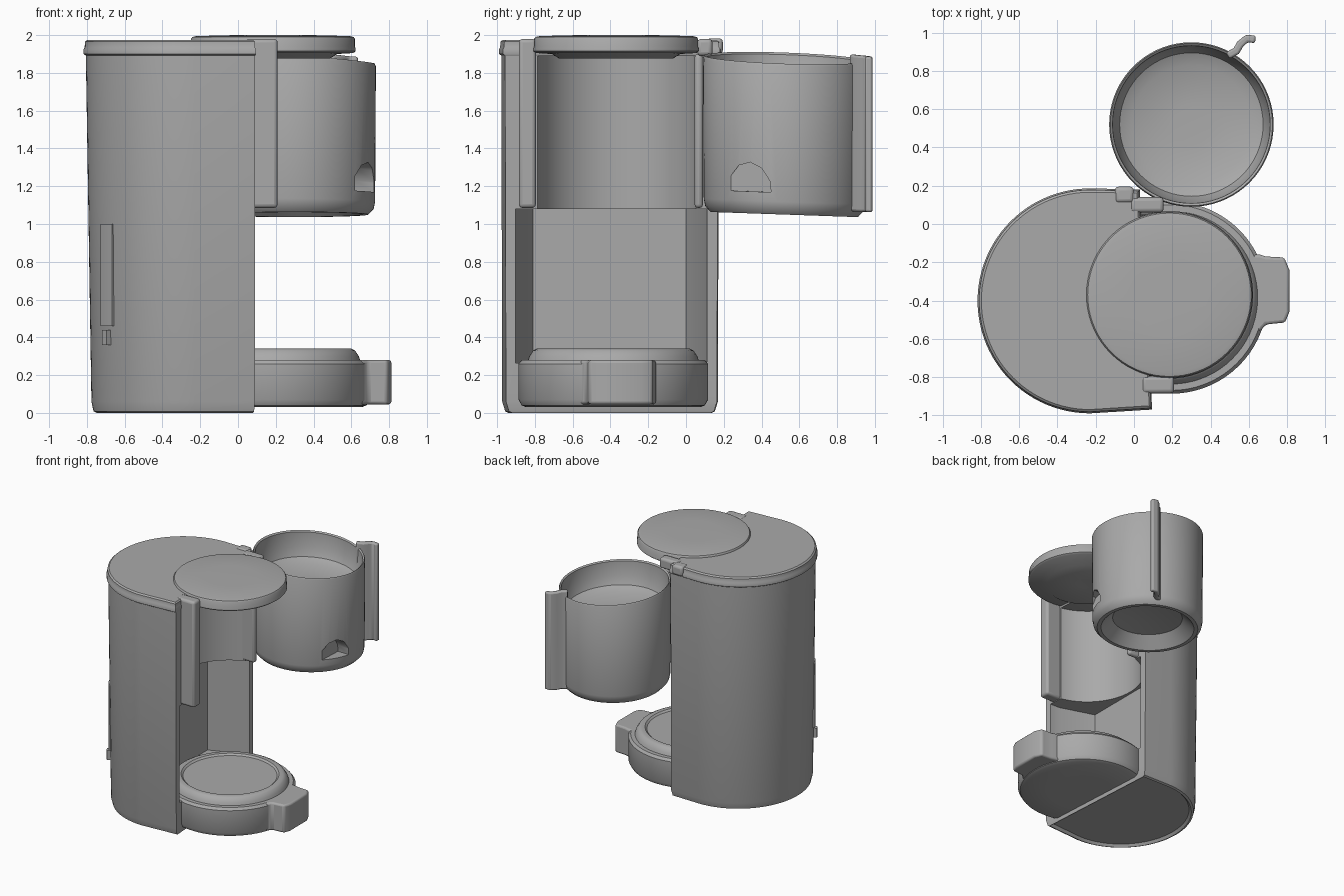
import bpy, bmesh, math
from mathutils import Vector

cube = bpy.data.objects.get("Cube")
if cube:
    bpy.data.objects.remove(cube, do_unlink=True)

grey = bpy.data.materials.new("grey plastic")
grey.use_nodes = True
grey.diffuse_color = (0.4, 0.4, 0.4, 1)
grey.node_tree.nodes["Principled BSDF"].inputs["Base Color"].default_value = (0.4, 0.4, 0.4, 1)


def activate(ob):
    bpy.ops.object.select_all(action='DESELECT')
    ob.select_set(True)
    bpy.context.view_layer.objects.active = ob


def soften(ob):
    activate(ob)
    bpy.ops.object.shade_smooth_by_angle(angle=math.radians(35))


def loft(name, rings, bevel=0.0):
    """Skin equal-length rings of points and cap both ends."""
    bm = bmesh.new()
    rows = [[bm.verts.new(p) for p in ring] for ring in rings]
    n = len(rows[0])
    for a, b in zip(rows, rows[1:]):
        for i in range(n):
            j = (i + 1) % n
            bm.faces.new((a[i], a[j], b[j], b[i]))
    bm.faces.new(rows[0])
    bm.faces.new(rows[-1])
    bmesh.ops.recalc_face_normals(bm, faces=bm.faces)
    me = bpy.data.meshes.new(name)
    bm.to_mesh(me)
    bm.free()
    me.materials.append(grey)
    ob = bpy.data.objects.new(name, me)
    bpy.context.collection.objects.link(ob)
    if bevel:
        mod = ob.modifiers.new("soft edges", 'BEVEL')
        mod.width, mod.segments, mod.limit_method = bevel, 3, 'ANGLE'
        mod.angle_limit = math.radians(40)
    soften(ob)
    return ob


def prism(name, outline, z0, z1, bevel=0.0):
    return loft(name, [[(x, y, z) for x, y in outline] for z in (z0, z1)], bevel)


def box(name, x, y, z, bevel=0.02):
    return prism(name, [(x[0], y[0]), (x[1], y[0]), (x[1], y[1]), (x[0], y[1])], *z, bevel)


def turned(name, centre, profile, sides=72):
    """Revolve (radius, z) points about a vertical axis."""
    rings = [[(centre[0] + r * math.cos(math.tau * i / sides),
               centre[1] + r * math.sin(math.tau * i / sides), z) for i in range(sides)]
             for r, z in profile]
    return loft(name, rings)


def cut(ob, cutter):
    """Carve the cutter out of the object, then discard it."""
    mod = ob.modifiers.new("cut", 'BOOLEAN')
    mod.operation, mod.solver, mod.object = 'DIFFERENCE', 'EXACT', cutter
    activate(ob)
    bpy.ops.object.modifier_apply(modifier=mod.name)
    soften(ob)
    bpy.data.objects.remove(cutter, do_unlink=True)


MID = -0.402


def housing(r, z, front=0.09, squeeze=0.0):
    """Rounded back, nearly straight sides and a slightly angled front face."""
    pts = [(front - 0.065, MID + r - 0.005, z)]
    for i in range(49):
        a = math.pi / 2 + math.pi * i / 48
        pts.append((-0.23 + (r + squeeze) * math.cos(a), MID + r * math.sin(a), z))
    return pts + [(front, MID - r + 0.02, z)]


# Main housing, slightly wider at the top
body = loft("housing", [
    housing(0.52, 0.02, 0.07, -0.02), housing(0.538, 0.0, 0.08, -0.02),
    housing(0.555, 0.008, 0.085, -0.02), housing(0.571, 0.06, 0.09, -0.025),
    housing(0.576, 1.92, 0.09)])
cut(body, prism("carafe_cavity",
                [(0.3, -0.91), (0.0, -0.90), (-0.285, -0.81), (-0.285, 0.0), (0.0, 0.11), (0.3, 0.13)],
                0.265, 1.08))
cut(body, turned("basket_recess", (0.17, -0.36), [(0.435, 1.07), (0.435, 1.94)]))

# Top cover with a small overhanging lip
loft("top_cover", [housing(0.573, 1.89), housing(0.588, 1.90, 0.095), housing(0.588, 1.925, 0.095),
                   housing(0.582, 1.935), housing(0.580, 1.965), housing(0.568, 1.975, 0.08)])

# Round lid with a recessed underside
turned("round_lid", (0.185, -0.37), [
    (0.06, 1.885), (0.30, 1.875), (0.34, 1.90), (0.425, 1.905), (0.438, 1.915),
    (0.438, 1.93), (0.434, 1.94), (0.434, 1.98), (0.427, 1.99), (0.405, 1.995), (0.2, 2.0)])

# Guide flap, hinge flap and hinge cap beside the basket recess
box("front_flap", (0.04, 0.21), (-0.885, -0.795), (1.085, 1.98))
box("hinge_flap", (-0.02, 0.12), (0.045, 0.09), (1.085, 1.9))
box("hinge_cover", (-0.02, 0.155), (0.06, 0.14), (1.89, 1.98))
box("hinge_cap", (-0.10, 0.0), (0.11, 0.195), (1.9, 1.983))

# Base tray with a warming plate and a front tab
BASE = (0.195, -0.385)
turned("base_tray", BASE, [(0.25, 0.03), (0.46, 0.03), (0.485, 0.04), (0.502, 0.07),
                           (0.502, 0.26), (0.485, 0.28), (0.3, 0.28)])
turned("warming_plate", BASE, [(0.455, 0.27), (0.445, 0.30), (0.425, 0.33), (0.405, 0.34),
                               (0.375, 0.338), (0.36, 0.325), (0.2, 0.325)])
prism("base_tab", [(0.56, -0.56), (0.66, -0.56), (0.69, -0.525), (0.79, -0.515), (0.812, -0.46),
                   (0.812, -0.24), (0.785, -0.175), (0.69, -0.17), (0.66, -0.16), (0.56, -0.16)],
      0.045, 0.28, 0.015)

# Swing-out filter basket: an open cup with a hollow underside
POT = (0.3, 0.52)
basket = turned("filter_basket", POT, [
    (0.12, 1.16), (0.27, 1.14), (0.33, 1.08), (0.36, 1.05), (0.39, 1.05), (0.418, 1.08),
    (0.426, 1.12), (0.430, 1.865), (0.424, 1.878), (0.412, 1.868), (0.405, 1.75),
    (0.375, 1.68), (0.31, 1.65), (0.1, 1.64)])

# Arched vent pocket on the basket wall
arch = [(0.21, 1.17), (0.45, 1.17), (0.445, 1.23), (0.40, 1.30), (0.34, 1.33), (0.28, 1.31), (0.23, 1.24)]
cut(basket, loft("vent", [[(x, y, z) for y, z in arch] for x in (0.62, 0.8)]))

# Curved grip on the basket, thickened along its path
path = [Vector(p) for p in ((0.49, 0.88), (0.535, 0.905), (0.555, 0.94), (0.59, 0.97), (0.635, 0.965))]
sides = ([], [])
for i, p in enumerate(path):
    d = (path[min(i + 1, len(path) - 1)] - path[max(i - 1, 0)]).normalized()
    n = Vector((-d.y, d.x)) * 0.02
    sides[0].append(p + n)
    sides[1].insert(0, p - n)
grip = prism("basket_grip", sides[0] + sides[1], 1.08, 1.925, 0.012)

# The basket hangs slightly lower away from its hinge, most of all at the rim
for ob in (basket, grip):
    for v in ob.data.vertices:
        height = (v.co.z - 1.05) / 0.83
        v.co.z -= 0.07 * height * (v.co.x - POT[0]) + 0.035 * (v.co.y - POT[1])


# Water gauge strip and switch on the curved front side
def side_plate(name, a0, a1, z0, z1, depth):
    pts = []
    for r in (0.55, 0.572 + depth):
        arc = [math.radians(a0 + (a1 - a0) * i / 6) for i in range(7)]
        arc = arc if r < 0.56 else arc[::-1]
        pts += [(-0.23 + (r - 0.008) * math.cos(a), MID + r * math.sin(a)) for a in arc]
    return prism(name, pts, z0, z1)


side_plate("water_gauge", 209, 220, 0.46, 1.0, 0.006)
side_plate("power_switch", 213, 217, 0.36, 0.44, 0.02)
